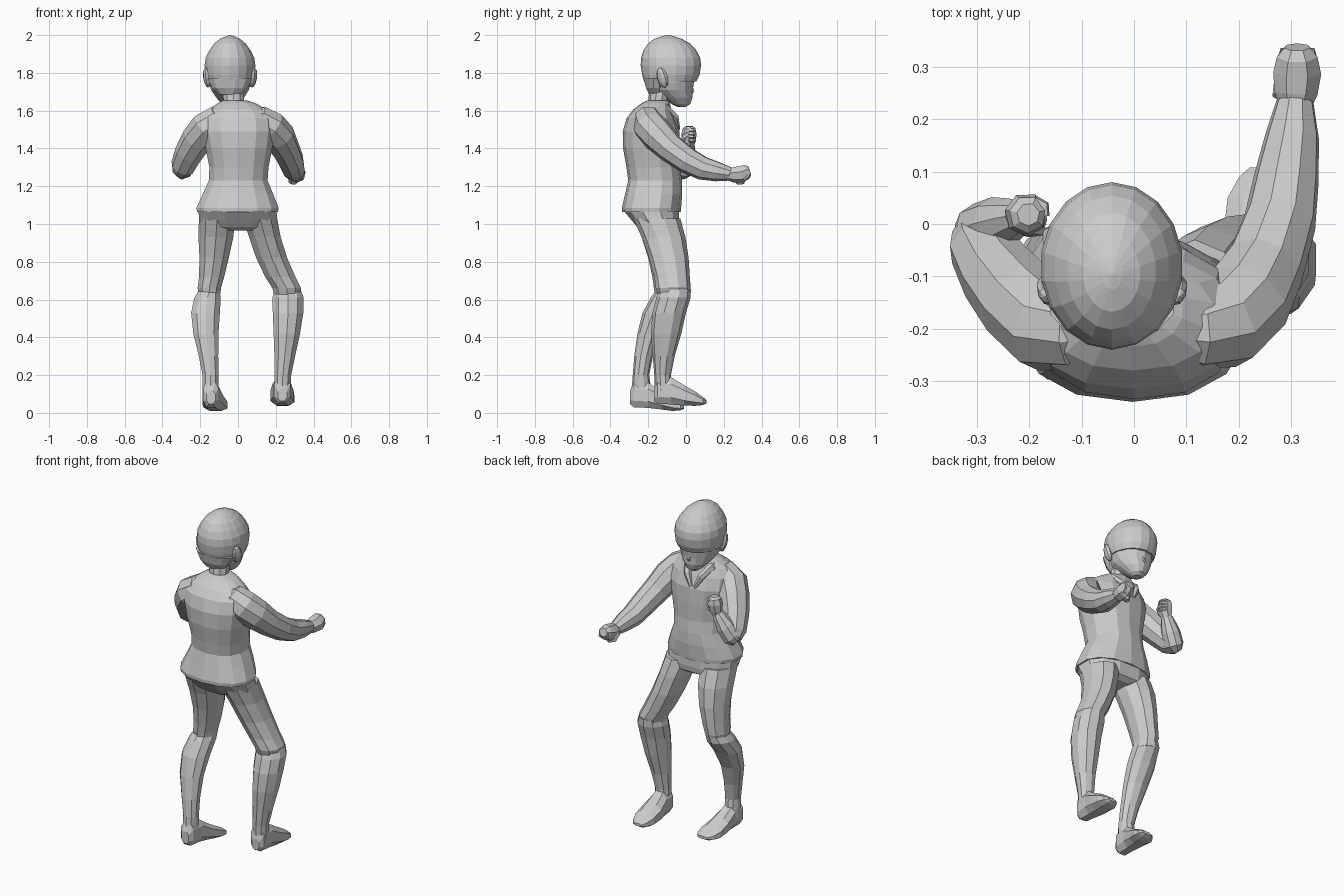
import bpy, math
from mathutils import Vector


def mesh(name, rings):
    """Skin a list of equal-length point rings, capping both ends."""
    n = len(rings[0])
    verts = [p for r in rings for p in r]
    faces = [(k * n + i, k * n + (i + 1) % n, (k + 1) * n + (i + 1) % n, (k + 1) * n + i)
             for k in range(len(rings) - 1) for i in range(n)]
    faces += [tuple(range(n))[::-1], tuple(range(len(verts) - n, len(verts)))]
    me = bpy.data.meshes.new(name)
    me.from_pydata([tuple(v) for v in verts], [], faces)
    ob = bpy.data.objects.new(name, me)
    bpy.context.collection.objects.link(ob)
    bpy.context.view_layer.objects.active = ob
    ob.select_set(True)
    bpy.ops.object.mode_set(mode='EDIT')
    bpy.ops.mesh.select_all(action='SELECT')
    bpy.ops.mesh.normals_make_consistent(inside=False)
    bpy.ops.object.mode_set(mode='OBJECT')
    ob.select_set(False)
    return ob


def loft(name, rows, n=10, power=1.0, axis='z'):
    """Rows are (level, x0, x1, b0, b1): bounds of each section, along z or y."""
    rings = []
    for lv, x0, x1, b0, b1 in rows:
        ring = []
        for i in range(n):
            a = 2 * math.pi * (i + 0.5) / n
            c, s = math.cos(a), math.sin(a)
            c = math.copysign(abs(c) ** power, c)
            s = math.copysign(abs(s) ** power, s)
            x, b = (x0 + x1) / 2 + c * (x1 - x0) / 2, (b0 + b1) / 2 + s * (b1 - b0) / 2
            ring.append((x, b, lv) if axis == 'z' else (x, lv, b))
        rings.append(ring)
    return mesh(name, rings)


def tube(name, path, n=8):
    """Path rows are (x, y, z, radius); sections stand square to the path."""
    pts = [Vector(p[:3]) for p in path]
    rings, u = [], Vector((0, 0, 1))
    for k, p in enumerate(pts):
        d = (pts[min(k + 1, len(pts) - 1)] - pts[max(k - 1, 0)]).normalized()
        u = (u - d * u.dot(d)).normalized()
        w = d.cross(u)
        rings.append([p + (u * math.cos(a) + w * math.sin(a)) * path[k][3]
                      for a in [2 * math.pi * (i + 0.5) / n for i in range(n)]])
    return mesh(name, rings)


def blob(name, loc, scale, rot=(0, 0, 0)):
    bpy.ops.mesh.primitive_uv_sphere_add(segments=8, ring_count=6, radius=1,
                                         location=loc, rotation=rot)
    ob = bpy.context.object
    ob.name, ob.scale = name, scale
    ob.select_set(False)


# Head: hair cap, recessed face, ears, nose, neck
loft("hair_cap", [
    (1.755, -.163, .08, -.222, .055), (1.79, -.175, .09, -.232, .072),
    (1.84, -.179, .094, -.24, .08), (1.88, -.173, .088, -.238, .075),
    (1.92, -.153, .068, -.225, .054), (1.955, -.128, .042, -.202, .022),
    (1.98, -.097, .012, -.168, -.022), (1.995, -.062, -.022, -.125, -.065),
    (2.0, -.045, -.04, -.1, -.09)], 18)
loft("face", [
    (1.62, -.065, -.015, -.045, .0), (1.635, -.085, .005, -.075, .022),
    (1.67, -.118, .035, -.125, .034), (1.71, -.145, .06, -.185, .036),
    (1.75, -.158, .074, -.21, .042), (1.79, -.16, .075, -.21, .045)], 14)
loft("nape_hair", [(1.685, -.105, .02, -.195, -.11), (1.72, -.14, .055, -.214, -.1),
                   (1.77, -.165, .08, -.226, -.08)], 12)
for s, side in ((-1, "left"), (1, "right")):
    blob(side + "_ear", (-.042 + s * .122, -.125, 1.775), (.02, .03, .055), (.2, s * .2, -.35 * s))
tube("nose", [(-.042, .025, 1.735, .008), (-.042, .034, 1.705, .013),
              (-.042, .03, 1.692, .008)], 5)
loft("neck", [(1.58, -.085, .045, -.215, -.095), (1.65, -.08, .035, -.2, -.095),
              (1.74, -.085, .03, -.19, -.07)], 10)

# Jacket body with flared hem
loft("jacket", [
    (1.062, -.2, .2, -.315, -.045), (1.064, -.222, .217, -.338, -.028),
    (1.085, -.225, .22, -.34, -.026), (1.16, -.19, .19, -.322, -.02),
    (1.23, -.158, .16, -.306, -.022), (1.3, -.155, .165, -.315, -.03),
    (1.4, -.175, .185, -.333, -.03), (1.49, -.195, .2, -.335, -.035),
    (1.56, -.195, .195, -.315, -.06), (1.605, -.16, .155, -.28, -.078),
    (1.64, -.11, .095, -.235, -.085), (1.655, -.08, .045, -.205, -.095)], 14, .88)
tube("collar_left", [(-.09, -.16, 1.632, .016), (-.095, -.11, 1.615, .024),
                     (-.06, -.06, 1.565, .022), (-.03, -.04, 1.5, .01)], 6)
tube("collar_right", [(.055, -.16, 1.632, .016), (.06, -.11, 1.615, .024),
                      (.03, -.06, 1.565, .022), (-.005, -.04, 1.5, .01)], 6)

# Trousers seat, showing under the hem
loft("trouser_seat", [(.965, -.06, .1, -.235, -.07), (.985, -.2, .205, -.262, -.04),
                      (1.02, -.212, .215, -.292, -.034), (1.065, -.215, .21, -.33, -.034),
                      (1.09, -.2, .2, -.31, -.045)], 12, .85)

# Legs: thighs, shins
loft("left_thigh", [
    (.6, -.205, -.095, -.16, -.02), (.66, -.217, -.087, -.17, -.0), (.72, -.21, -.07, -.178, .005),
    (.82, -.208, -.045, -.2, .008), (.93, -.214, -.02, -.235, -.005),
    (1.03, -.212, -.01, -.28, -.04)], 10)
loft("right_thigh", [
    (.6, .195, .325, -.14, .01), (.66, .178, .338, -.16, .025), (.72, .14, .308, -.168, .02),
    (.82, .092, .265, -.195, .014), (.93, .055, .23, -.235, -.003),
    (1.03, .02, .212, -.28, -.03)], 10)
loft("left_shin", [
    (.09, -.19, -.1, -.29, -.18), (.2, -.19, -.1, -.282, -.195), (.3, -.21, -.102, -.274, -.175),
    (.42, -.24, -.1, -.257, -.135), (.53, -.252, -.092, -.23, -.07),
    (.61, -.235, -.088, -.187, -.012), (.648, -.21, -.095, -.16, -.005)], 10)
loft("right_shin", [
    (.1, .19, .28, -.165, -.07), (.2, .19, .284, -.168, -.08), (.3, .19, .305, -.176, -.06),
    (.42, .185, .332, -.186, -.025), (.53, .18, .35, -.178, -.0),
    (.61, .178, .352, -.157, .024), (.652, .192, .335, -.14, .026)], 10)

# Feet, lofted heel to toe
loft("left_foot", [
    (-.297, -.168, -.118, .045, .12), (-.275, -.188, -.1, .025, .17), (-.2, -.188, -.092, .022, .165),
    (-.13, -.192, -.072, .015, .115), (-.07, -.184, -.053, .008, .08),
    (-.03, -.16, -.053, .012, .055), (-.01, -.13, -.07, .022, .04)], 8, .8, 'y')
loft("right_foot", [
    (-.17, .21, .26, .06, .13), (-.15, .188, .28, .045, .19), (-.08, .18, .285, .04, .195),
    (-.01, .168, .298, .035, .15), (.05, .175, .302, .035, .115),
    (.09, .198, .292, .04, .085), (.108, .22, .27, .05, .068)], 8, .8, 'y')

# Sleeves
tube("right_sleeve", [
    (.06, -.2, 1.56, .05), (.115, -.2, 1.55, .08), (.17, -.19, 1.515, .09), (.215, -.145, 1.465, .088),
    (.25, -.08, 1.4, .077), (.28, .01, 1.335, .07), (.292, .09, 1.295, .063),
    (.303, .17, 1.277, .052), (.308, .235, 1.265, .036)], 9)
tube("left_sleeve_upper", [
    (-.06, -.2, 1.56, .05), (-.11, -.2, 1.55, .08), (-.165, -.195, 1.51, .09), (-.215, -.15, 1.45, .085),
    (-.26, -.095, 1.375, .076), (-.292, -.04, 1.305, .066), (-.31, -.01, 1.275, .042)], 9)
tube("left_sleeve_lower", [
    (-.32, -.025, 1.262, .035), (-.295, -.015, 1.285, .055), (-.26, -.0, 1.345, .053),
    (-.232, .01, 1.395, .04), (-.218, .014, 1.42, .032)], 9)

# Fists: palm, curled fingers, thumb
tube("right_fist", [(.308, .22, 1.262, .03), (.31, .25, 1.262, .042), (.312, .29, 1.265, .047),
                    (.312, .322, 1.278, .04), (.312, .338, 1.283, .025)], 7)
tube("right_thumb", [(.28, .245, 1.255, .016), (.285, .28, 1.225, .018),
                     (.305, .305, 1.222, .012)], 5)
tube("left_fist", [(-.22, .014, 1.41, .028), (-.212, .016, 1.435, .036), (-.206, .018, 1.475, .042),
                   (-.203, .018, 1.505, .036), (-.202, .018, 1.517, .022)], 7)
tube("left_thumb", [(-.205, -.012, 1.435, .015), (-.185, -.008, 1.465, .017),
                    (-.175, .015, 1.48, .012)], 5)
for i in range(4):
    z = 1.442 + i * .018
    tube("left_finger", [(-.19, .045, z, .01), (-.172, .035, z, .011), (-.17, .015, z, .009)], 5)
    x = .287 + i * .017
    tube("right_finger", [(x, .325, 1.285, .01), (x, .328, 1.255, .011), (x, .305, 1.235, .009)], 5)
